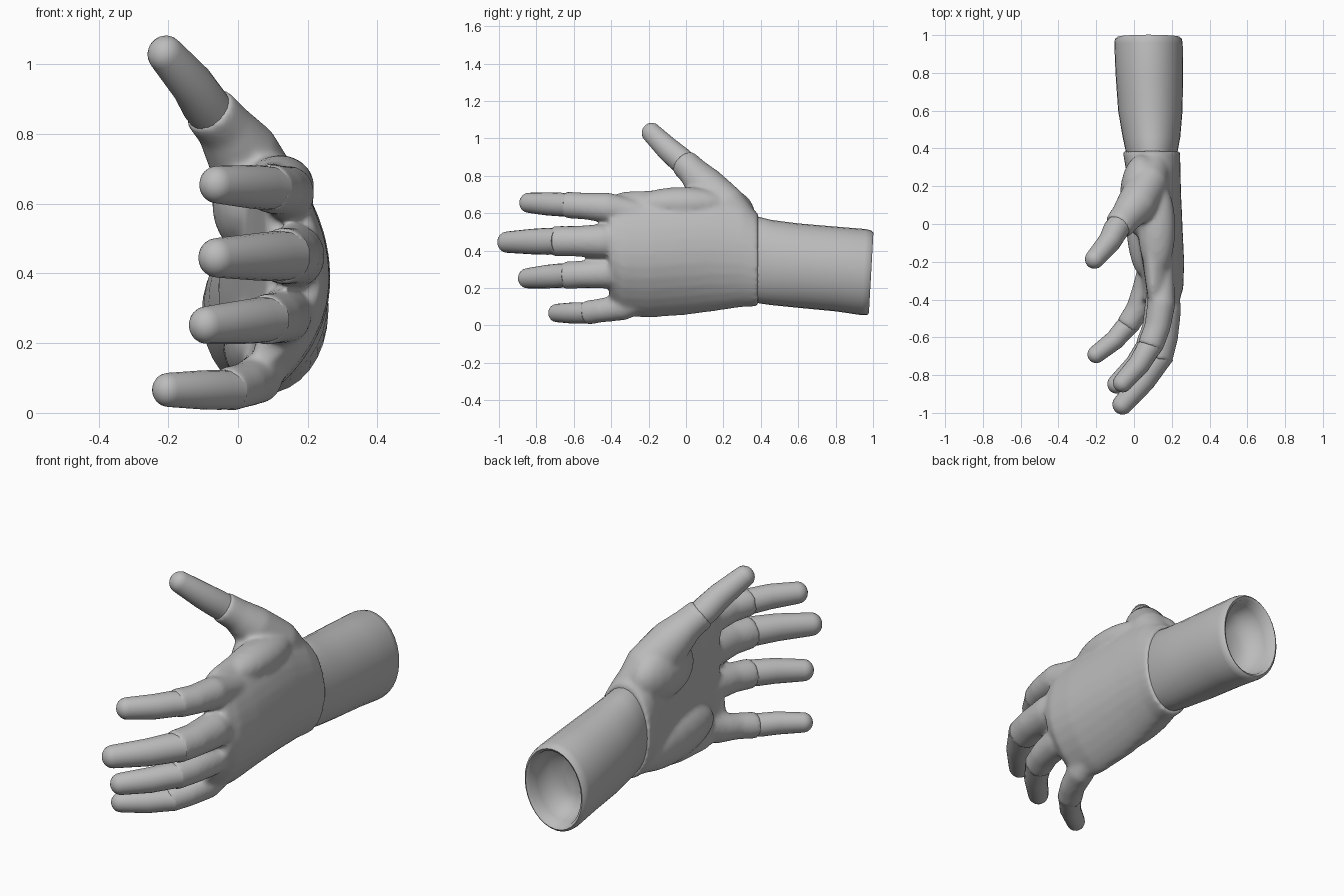
import bpy, bmesh
from math import cos, sin, pi
from mathutils import Vector, Matrix

cube = bpy.data.objects.get("Cube")
if cube:
    bpy.data.objects.remove(cube)

grey = bpy.data.materials.new("mannequin_grey")
grey.use_nodes = True
grey.diffuse_color = (0.5, 0.5, 0.5, 1)
grey.node_tree.nodes["Principled BSDF"].inputs["Base Color"].default_value = (0.5, 0.5, 0.5, 1)

SIDES = 20


def skin(bm, rings):
    """Join rings of points into a closed tube."""
    loops = [[bm.verts.new(p) for p in ring] for ring in rings]
    for a, b in zip(loops, loops[1:]):
        for i in range(len(a)):
            j = (i + 1) % len(a)
            bm.faces.new((a[i], a[j], b[j], b[i]))
    bm.faces.new(loops[0][::-1])
    bm.faces.new(loops[-1])


def tube(bm, stations, round_tip=False):
    """Tube along (centre, half height, half thickness) stations."""
    pts = [Vector(s[0]) for s in stations]
    rings = []

    def ring(c, t, h, w):
        n = (Vector((0, 0, 1)) - t * t.z).normalized()
        b = t.cross(n)
        rings.append([c + n * h * cos(a) + b * w * sin(a)
                      for a in (2 * pi * i / SIDES for i in range(SIDES))])

    for i, (c, h, w) in enumerate(stations):
        t = (pts[min(i + 1, len(pts) - 1)] - pts[max(i - 1, 0)]).normalized()
        ring(pts[i], t, h, w)
    if round_tip:
        for k in range(1, 6):
            a = k * pi / 11
            ring(pts[-1] + t * w * sin(a), t, h * cos(a), w * cos(a))
    skin(bm, rings)


def pad(bm, centre, radii):
    """Soft ellipsoid swelling."""
    bmesh.ops.create_uvsphere(
        bm, u_segments=20, v_segments=12, radius=1,
        matrix=Matrix.Translation(centre) @ Matrix.Diagonal((*radii, 1)))


def make(name, bm):
    bmesh.ops.recalc_face_normals(bm, faces=bm.faces)
    mesh = bpy.data.meshes.new(name)
    bm.to_mesh(mesh)
    bm.free()
    mesh.materials.append(grey)
    mesh.polygons.foreach_set("use_smooth", [True] * len(mesh.polygons))
    ob = bpy.data.objects.new(name, mesh)
    bpy.context.collection.objects.link(ob)
    return ob


def shade(ob, angle=0.7):
    bpy.ops.object.select_all(action="DESELECT")
    ob.select_set(True)
    bpy.context.view_layer.objects.active = ob
    bpy.ops.object.shade_smooth_by_angle(angle=angle)


# Palm: cupped sections as (y, low z, high z, palm x, back x, cupping)
palm = bmesh.new()
sections = [
    (0.385, 0.100, 0.600, -0.060, 0.245, 0.00),
    (0.30, 0.098, 0.670, -0.045, 0.246, 0.02),
    (0.15, 0.075, 0.725, -0.015, 0.250, 0.06),
    (0.00, 0.055, 0.735, 0.010, 0.257, 0.09),
    (-0.20, 0.040, 0.722, 0.045, 0.266, 0.11),
    (-0.34, 0.050, 0.715, 0.070, 0.262, 0.12),
    (-0.41, 0.130, 0.690, 0.085, 0.240, 0.11),
]
rings = []
for y, z0, z1, x0, x1, cup in sections:
    ring = []
    for i in range(32):
        a = 2 * pi * i / 32
        c, s = cos(a), sin(a)
        lean = cup * (c * c) * (1.0 if c < 0 else 0.55)
        ring.append(((x0 + x1) / 2 + (x1 - x0) / 2 * s - lean, y,
                     (z0 + z1) / 2 + (z1 - z0) / 2 * c))
    rings.append(ring)
skin(palm, rings)

# Muscle pads: heel and little-finger edge, thumb ball, back of the thumb web
pad(palm, (0.045, 0.06, 0.20), (0.09, 0.34, 0.12))
pad(palm, (0.04, 0.15, 0.60), (0.115, 0.22, 0.15))
pad(palm, (0.12, -0.02, 0.65), (0.10, 0.26, 0.09))

# Thumb root, merging into the palm
tube(palm, [((0.10, 0.30, 0.50), 0.12, 0.10), ((0.07, 0.20, 0.63), 0.13, 0.11),
            ((0.01, 0.10, 0.75), 0.105, 0.105), ((-0.04, 0.04, 0.82), 0.080, 0.086),
            ((-0.085, -0.015, 0.872), 0.077, 0.079)])

# Fingers: root, middle, collar, tip centre, then collar and tip radius
fingers = {
    "index": ((0.15, -0.20, 0.59), (0.145, -0.42, 0.63), (0.085, -0.65, 0.645),
              (-0.06, -0.840, 0.655), 0.072, 0.054),
    "middle": ((0.15, -0.20, 0.45), (0.165, -0.45, 0.45), (0.125, -0.715, 0.450),
               (-0.06, -0.955, 0.445), 0.082, 0.057),
    "ring": ((0.14, -0.20, 0.29), (0.135, -0.42, 0.28), (0.075, -0.655, 0.267),
             (-0.09, -0.847, 0.252), 0.074, 0.054),
    "little": ((0.09, -0.16, 0.16), (0.06, -0.34, 0.098), (-0.035, -0.54, 0.066),
               (-0.20, -0.690, 0.066), 0.065, 0.049),
}
tips = {"thumb": ((-0.085, -0.015, 0.872), (-0.208, -0.185, 1.030), 0.078, 0.054)}
for name, (root, mid, collar, tip, r, rt) in fingers.items():
    tube(palm, [(root, r * 0.8, r * 0.8), (mid, r * 1.12, r * 1.05),
                (Vector(mid).lerp(Vector(collar), 0.55) + Vector((0.012, 0, 0)), r, r * 0.97),
                (collar, r, r * 0.97)])
    tips[name] = (collar, tip, r, rt)

# Fuse palm, thumb root and finger roots into one soft skin
hand = make("palm", palm)
remesh = hand.modifiers.new("fuse", "REMESH")
remesh.mode = "VOXEL"
remesh.voxel_size = 0.011
remesh.use_smooth_shade = True
soften = hand.modifiers.new("soften", "SMOOTH")
soften.factor = 0.5
soften.iterations = 14

# Outer finger and thumb segments, seated in their collars
for name, (collar, tip, r, rt) in tips.items():
    bm = bmesh.new()
    a, b = Vector(collar), Vector(tip)
    step = b - a
    knuckle = a + step * 0.45 + Vector((0.008, -0.006, 0))
    tube(bm, [(a - step * 0.15, r * 0.85, r * 0.84), (a + step * 0.1, r * 0.88, r * 0.86),
              (knuckle, (r * 0.88 + rt) / 2 + 0.003, (r * 0.86 + rt) / 2), (b, rt, rt * 0.95)], True)
    shade(make(name + "_tip", bm))

# Forearm with a rounded rim and a hollow end: (y, low z, high z, low x, high x)
arm = bmesh.new()
rings = []
for y, z0, z1, x0, x1 in [
    (0.35, 0.130, 0.575, -0.035, 0.225), (0.39, 0.118, 0.580, -0.045, 0.232),
    (0.46, 0.108, 0.563, -0.060, 0.245), (0.60, 0.094, 0.545, -0.084, 0.257),
    (0.80, 0.075, 0.528, -0.098, 0.260), (0.95, 0.055, 0.515, -0.104, 0.258),
    (0.98, 0.055, 0.507, -0.101, 0.254), (0.99, 0.066, 0.496, -0.088, 0.242),
    (0.98, 0.080, 0.482, -0.074, 0.228), (0.93, 0.090, 0.474, -0.066, 0.220),
    (0.86, 0.120, 0.450, -0.040, 0.195), (0.83, 0.190, 0.380, 0.020, 0.130),
]:
    ring = []
    for i in range(32):
        a = 2 * pi * i / 32
        tilt = 0.012 * cos(a) * (y > 0.8)
        ring.append(((x0 + x1) / 2 + (x1 - x0) / 2 * sin(a), y + tilt,
                     (z0 + z1) / 2 + (z1 - z0) / 2 * cos(a)))
    rings.append(ring)
skin(arm, rings)
shade(make("forearm", arm), 1.2)
